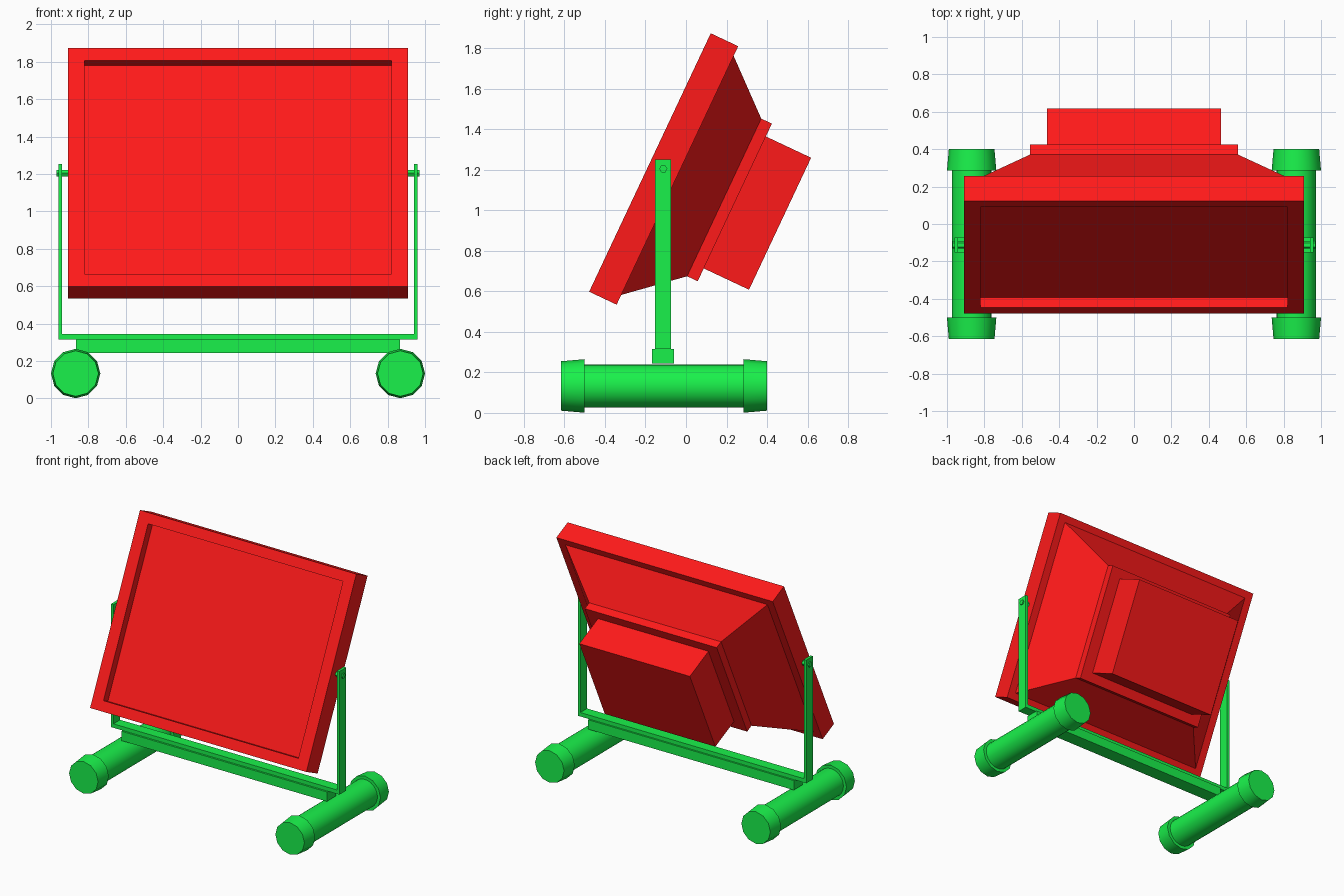
import bpy, bmesh, math
from mathutils import Matrix, Vector

if "Cube" in bpy.data.objects:
    bpy.data.objects.remove(bpy.data.objects["Cube"])

PIVOT = Vector((0, -0.112, 1.205))   # hinge axis of the tilted housing
TILT = math.radians(-25.2)


def material(name, color):
    m = bpy.data.materials.new(name)
    m.diffuse_color = color
    m.use_nodes = True
    m.node_tree.nodes["Principled BSDF"].inputs["Base Color"].default_value = m.diffuse_color
    return m


RED = material("red", (1.0, 0.01, 0.01, 1))
GREEN = material("green", (0.01, 0.88, 0.07, 1))


def finish(name, bm, mat, smooth=True):
    bmesh.ops.recalc_face_normals(bm, faces=bm.faces)
    me = bpy.data.meshes.new(name)
    bm.to_mesh(me)
    bm.free()
    me.materials.append(mat)
    ob = bpy.data.objects.new(name, me)
    bpy.context.collection.objects.link(ob)
    if smooth:
        bpy.ops.object.select_all(action='DESELECT')
        ob.select_set(True)
        bpy.context.view_layer.objects.active = ob
        bpy.ops.object.shade_smooth_by_angle(angle=math.radians(32))
    return ob


def loft(bm, rings):
    """Skin consecutive vertex rings and cap both ends."""
    vs = [[bm.verts.new(p) for p in r] for r in rings]
    for a, b in zip(vs, vs[1:]):
        for i in range(len(a)):
            j = (i + 1) % len(a)
            bm.faces.new((a[i], a[j], b[j], b[i]))
    bm.faces.new(vs[0])
    bm.faces.new(vs[-1])


def box(name, x0, x1, y0, y1, z0, z1):
    bm = bmesh.new()
    loft(bm, [[(x0, y0, z), (x1, y0, z), (x1, y1, z), (x0, y1, z)] for z in (z0, z1)])
    return finish(name, bm, GREEN, False)


def lathe(name, axis, centre, profile, sides):
    """Closed revolved part; profile is (position along axis, radius)."""
    bm = bmesh.new()
    rings = []
    for t, r in profile:
        ring = []
        for k in range(sides):
            a = 2 * math.pi * k / sides
            c, s = r * math.cos(a), r * math.sin(a)
            p = (t, c, s) if axis == 'x' else (c, t, s)
            ring.append(Vector(p) + Vector(centre))
        rings.append(ring)
    loft(bm, rings)
    return finish(name, bm, GREEN)


# tilted housing: rectangular rings from screen recess to rear box (depth, half width, half height)
sections = [(0.06, 0.82, 0.63), (0, 0.82, 0.63), (0, 0.91, 0.705), (0.15, 0.91, 0.705),
            (0.15, 0.85, 0.652), (0.405, 0.555, 0.43), (0.463, 0.555, 0.43),
            (0.463, 0.465, 0.36), (0.71, 0.465, 0.36)]
bm = bmesh.new()
loft(bm, [[(-w, d - 0.073, -h), (w, d - 0.073, -h), (w, d - 0.073, h), (-w, d - 0.073, h)]
          for d, w, h in sections])
bm.transform(Matrix.Translation(PIVOT) @ Matrix.Rotation(TILT, 4, 'X'))
finish("tilted_housing", bm, RED)

# yoke base strip and cross beam
box("yoke_base", -0.96, 0.96, -0.153, -0.073, 0.315, 0.345)
box("cross_beam", -0.865, 0.865, -0.167, -0.06, 0.243, 0.315)

for side, s in (("left", -1), ("right", 1)):
    # yoke arm and hinge bolt
    a, b = sorted((s * 0.94, s * 0.961))
    box(side + "_yoke_arm", a, b, -0.153, -0.073, 0.315, 1.252)
    lathe(side + "_hinge_bolt", 'x', PIVOT, [(s * 0.89, 0.02), (s * 0.97, 0.02)], 6)
    # foot tube with tapered end caps
    foot = (s * 0.868, -0.108, 0.133)
    lathe(side + "_foot_tube", 'y', foot, [(-0.45, 0.106), (0.45, 0.106)], 24)
    for end, e in (("front", -1), ("back", 1)):
        lathe(f"{side}_{end}_foot_cap", 'y', foot,
              [(e * 0.393, 0.132), (e * 0.508, 0.122)], 12)
